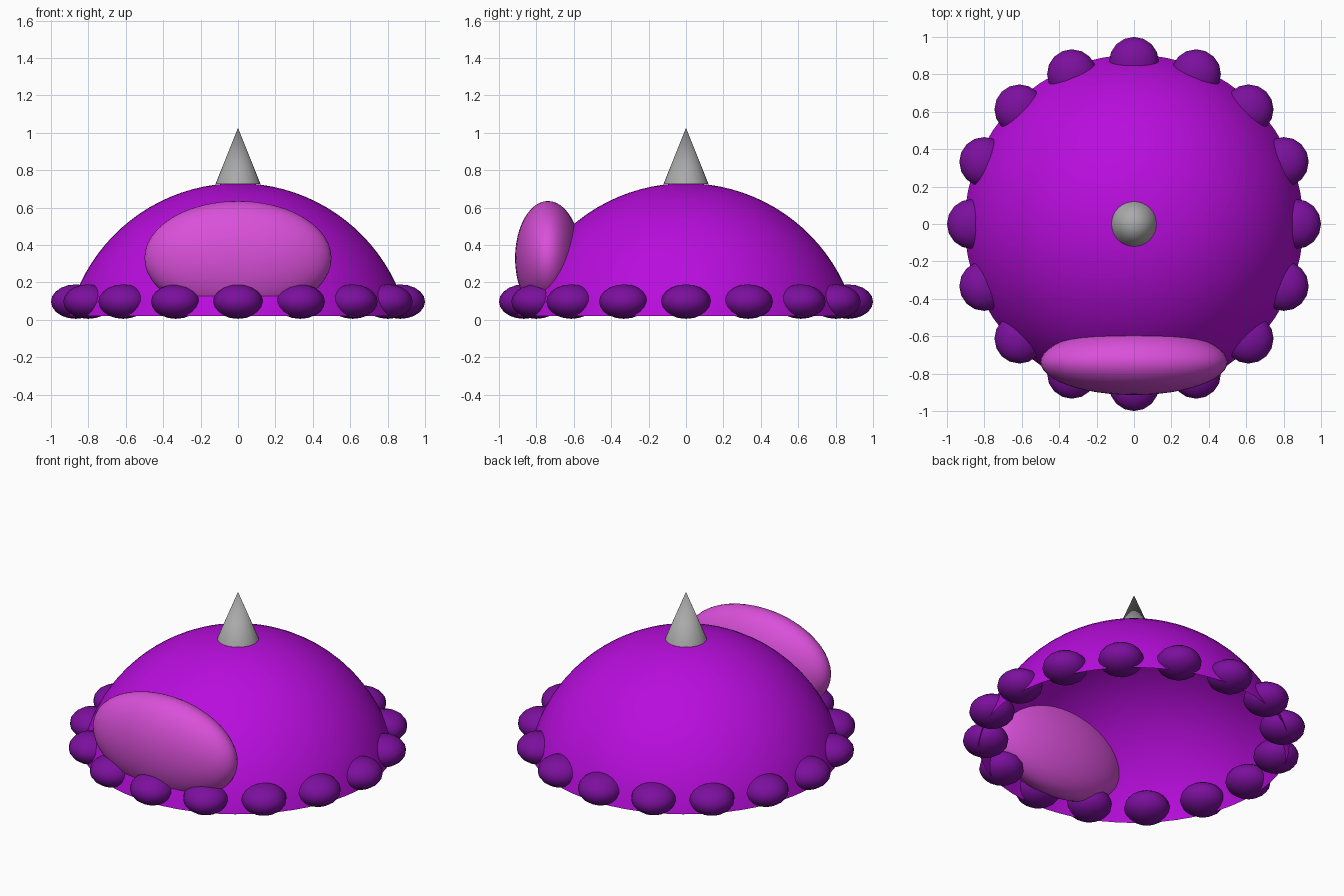
import bpy, bmesh, math
from mathutils import Matrix

if "Cube" in bpy.data.objects:
    bpy.data.objects.remove(bpy.data.objects["Cube"])


def material(name, color):
    m = bpy.data.materials.new(name)
    m.diffuse_color = (*color, 1.0)
    m.use_nodes = True
    m.node_tree.nodes["Principled BSDF"].inputs["Base Color"].default_value = m.diffuse_color
    return m


violet = material("violet", (0.48, 0.004, 0.72))
pink = material("orchid pink", (0.70, 0.08, 0.70))
plum = material("dark plum", (0.20, 0.005, 0.34))
grey = material("grey", (0.40, 0.40, 0.40))


def finish(name, bm, mat, angle=60):
    bmesh.ops.recalc_face_normals(bm, faces=bm.faces)
    me = bpy.data.meshes.new(name)
    bm.to_mesh(me)
    bm.free()
    me.materials.append(mat)
    ob = bpy.data.objects.new(name, me)
    bpy.context.collection.objects.link(ob)
    bpy.ops.object.select_all(action='DESELECT')
    ob.select_set(True)
    bpy.context.view_layer.objects.active = ob
    bpy.ops.object.shade_smooth_by_angle(angle=math.radians(angle))
    return ob


def ellipsoid(name, loc, size, mat, segs, rings, turn=0.0):
    bm = bmesh.new()
    bmesh.ops.create_uvsphere(bm, u_segments=segs, v_segments=rings, radius=1)
    bm.transform(Matrix.Translation(loc) @ Matrix.Rotation(turn, 4, 'Z')
                 @ Matrix.Diagonal((*size, 1)))
    return finish(name, bm, mat)


# open dome shell: spherical cap without a floor
R, CZ, BOTTOM = 0.932, -0.202, 0.02
bm = bmesh.new()
end = math.acos((BOTTOM - CZ) / R)
pts = [bm.verts.new((R * math.sin(end * i / 20), 0, CZ + R * math.cos(end * i / 20)))
       for i in range(21)]
edges = [bm.edges.new(p) for p in zip(pts, pts[1:])]
bmesh.ops.spin(bm, geom=pts + edges, cent=(0, 0, 0), axis=(0, 0, 1),
               angle=math.tau, steps=64)
bmesh.ops.remove_doubles(bm, verts=bm.verts, dist=0.0005)
dome = finish("dome", bm, violet)
# the shell is open, so make sure its normals face outwards
if dome.data.polygons[0].normal.z < 0:
    dome.data.flip_normals()

# front window bulge
ellipsoid("front_window", (0, -0.738, 0.33), (0.5, 0.176, 0.305), pink, 48, 24)

# ring of flattened beads around the rim
for i in range(16):
    a = math.tau * i / 16
    ellipsoid(f"rim_bead_{i + 1}", (0.867 * math.cos(a), 0.867 * math.sin(a), 0.097),
              (0.133, 0.133, 0.092), plum, 16, 10, a)

# spike on top
bm = bmesh.new()
bmesh.ops.create_cone(bm, cap_ends=True, segments=32, radius1=0.12, radius2=0,
                      depth=0.30, matrix=Matrix.Translation((0, 0, 0.877)))
finish("top_spike", bm, grey)
